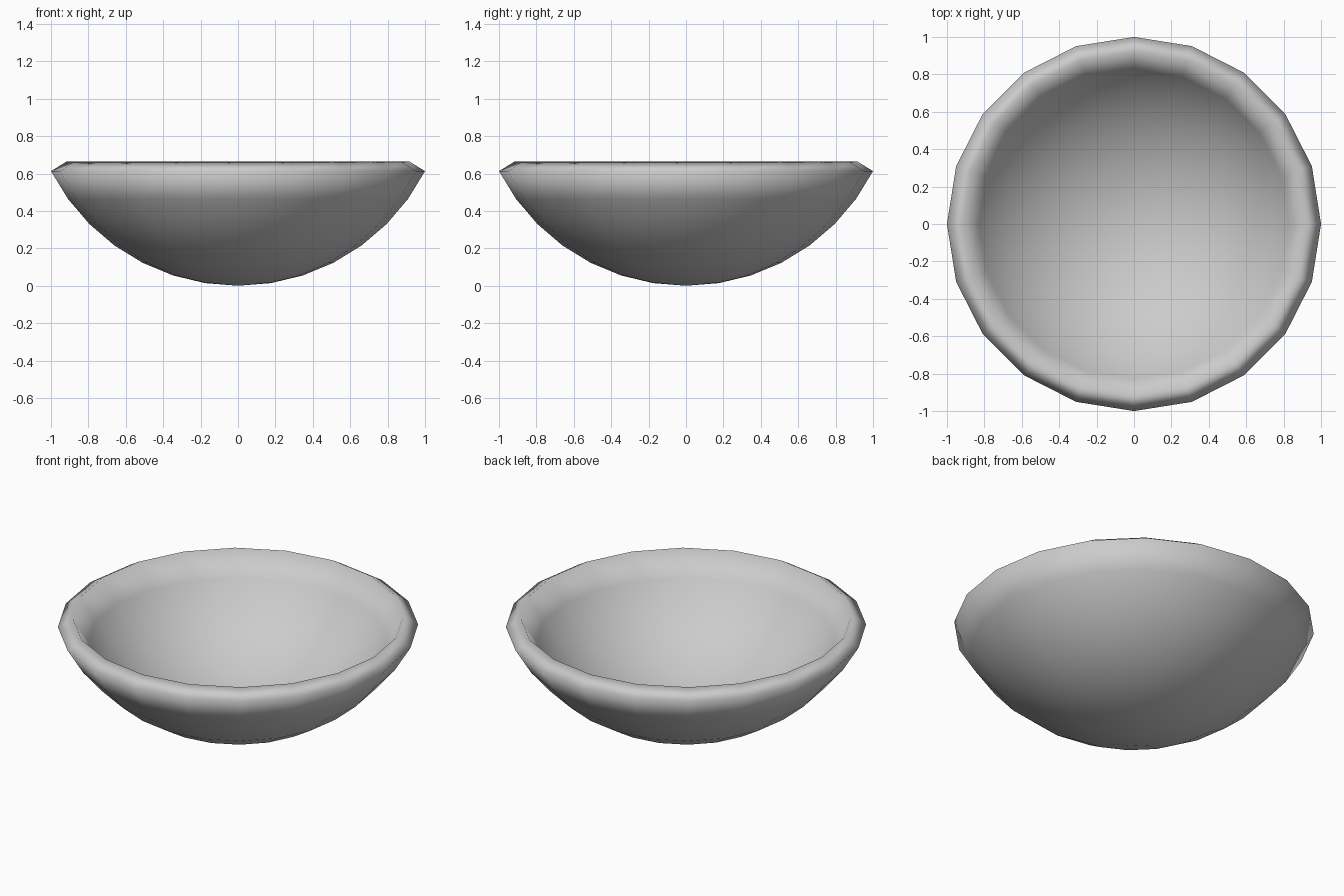
import bpy, bmesh, math

if "Cube" in bpy.data.objects:
    bpy.data.objects.remove(bpy.data.objects["Cube"])

SEGMENTS, STEP, RINGS = 20, math.radians(9), 7
RADIUS = 1.0 / math.sin(STEP * RINGS)

# Bowl shell: lower cap of a sphere, resting on z = 0
bm = bmesh.new()
pole = bm.verts.new((0, 0, 0))
rings = []
for i in range(1, RINGS + 1):
    r = RADIUS * math.sin(STEP * i)
    z = RADIUS * (1 - math.cos(STEP * i))
    rings.append([bm.verts.new((r * math.cos(math.tau * k / SEGMENTS),
                                r * math.sin(math.tau * k / SEGMENTS), z))
                  for k in range(SEGMENTS)])
for k in range(SEGMENTS):
    n = (k + 1) % SEGMENTS
    bm.faces.new((pole, rings[0][n], rings[0][k]))
    for low, high in zip(rings, rings[1:]):
        bm.faces.new((low[k], low[n], high[n], high[k]))
bm.normal_update()

mesh = bpy.data.meshes.new("bowl")
bm.to_mesh(mesh)
bm.free()
bowl = bpy.data.objects.new("bowl", mesh)
bpy.context.collection.objects.link(bowl)
for p in mesh.polygons:
    p.use_smooth = True

# Wall thickness grows inwards and forms the slanted rim
wall = bowl.modifiers.new("wall", 'SOLIDIFY')
wall.thickness = 0.098
wall.offset = -1
wall.use_rim = True
